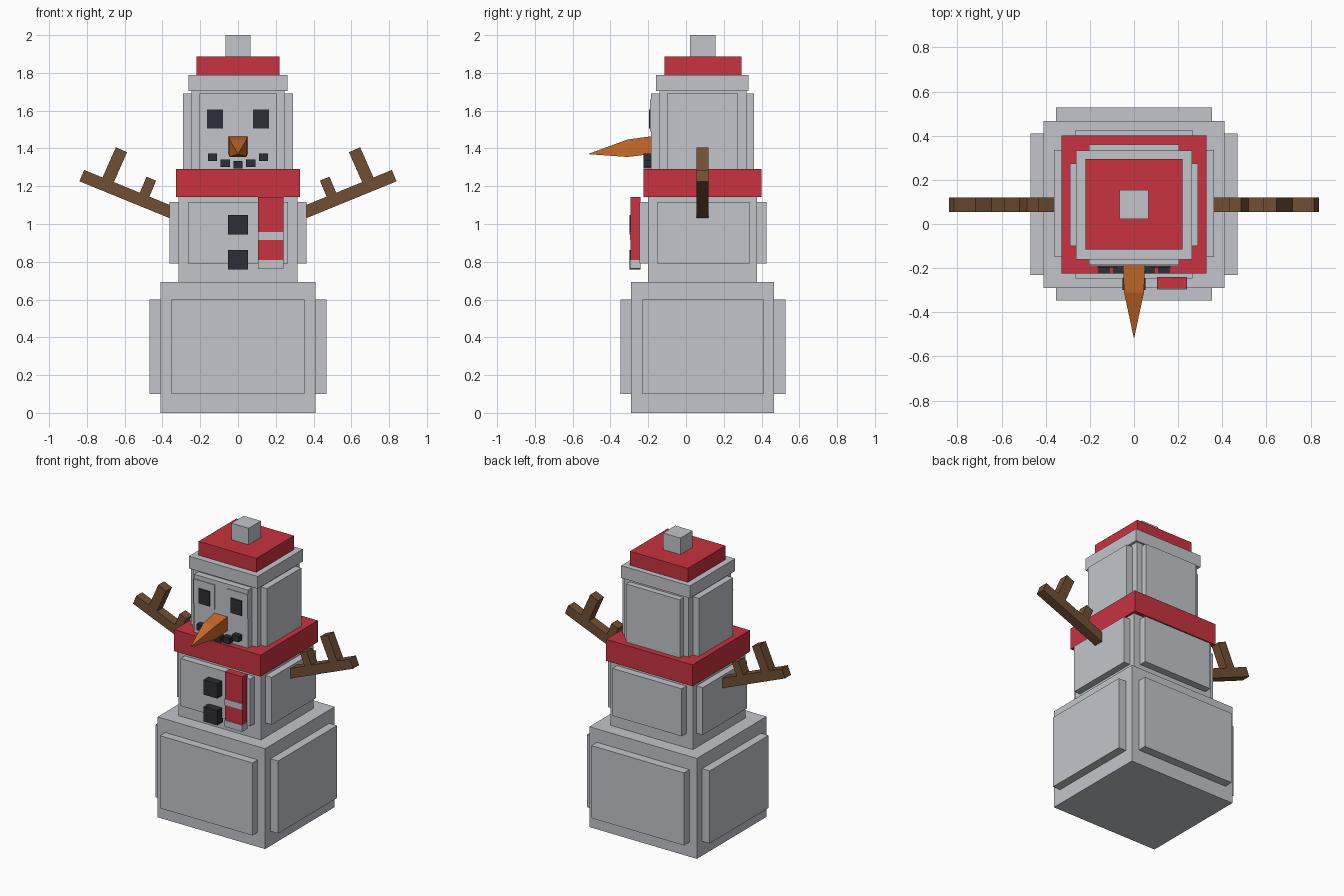
import bpy, bmesh, math
from mathutils import Vector

if "Cube" in bpy.data.objects:
    bpy.data.objects.remove(bpy.data.objects["Cube"])


def material(name, r, g, b):
    m = bpy.data.materials.new(name)
    m.diffuse_color = (r, g, b, 1)
    m.use_nodes = True
    m.node_tree.nodes["Principled BSDF"].inputs["Base Color"].default_value = m.diffuse_color
    return m


SNOW = material("snow_grey", 0.54, 0.56, 0.60)
RED = material("knit_red", 0.58, 0.033, 0.05)
COAL = material("coal_black", 0.026, 0.026, 0.038)
WOOD = material("twig_brown", 0.165, 0.078, 0.034)
ORANGE = material("carrot_orange", 0.58, 0.145, 0.022)


def make(name, verts, faces, mat):
    mesh = bpy.data.meshes.new(name)
    mesh.from_pydata(verts, [], faces)
    bm = bmesh.new()
    bm.from_mesh(mesh)
    bmesh.ops.recalc_face_normals(bm, faces=bm.faces)
    bm.to_mesh(mesh)
    bm.free()
    mesh.materials.append(mat)
    ob = bpy.data.objects.new(name, mesh)
    bpy.context.collection.objects.link(ob)
    return ob


BOX_FACES = [(0, 1, 3, 2), (4, 5, 7, 6), (0, 1, 5, 4),
             (2, 3, 7, 6), (0, 2, 6, 4), (1, 3, 7, 5)]


def box(name, xs, ys, zs, mat):
    return make(name, [(x, y, z) for x in xs for y in ys for z in zs], BOX_FACES, mat)


def sym(w):
    return (-w, w)


def block(name, core, side, front, z_core, z_panel):
    """Snow block with raised panels. Each size is (half width, y min, y max)."""
    for part, (w, y0, y1), zs in ((name, core, z_core),
                                  (name + "_side_panels", side, z_panel),
                                  (name + "_front_back_panels", front, z_panel)):
        box(part, sym(w), (y0, y1), zs, SNOW)


# Stacked snow body
block("base", (0.41, -0.29, 0.467), (0.468, -0.23, 0.41), (0.353, -0.347, 0.527),
      (0, 0.692), (0.10, 0.60))
block("torso", (0.315, -0.20, 0.375), (0.362, -0.15, 0.335), (0.265, -0.247, 0.425),
      (0.692, 1.16), (0.79, 1.117))
block("head", (0.245, -0.14, 0.32), (0.29, -0.10, 0.275), (0.205, -0.185, 0.36),
      (1.25, 1.72), (1.25, 1.69))

# Hat
box("hat_brim", sym(0.262), (-0.16, 0.332), (1.705, 1.79), SNOW)
box("hat_crown", sym(0.22), (-0.115, 0.295), (1.79, 1.886), RED)
box("hat_bobble", sym(0.066), (0.022, 0.155), (1.886, 2.0), SNOW)

# Scarf with a striped hanging tail
box("scarf", sym(0.329), (-0.225, 0.40), (1.142, 1.29), RED)
box("scarf_tail", (0.105, 0.24), (-0.293, -0.24), (0.81, 1.142), RED)
box("scarf_tail_stripe", (0.105, 0.24), (-0.297, -0.293), (0.915, 0.957), SNOW)
box("scarf_tail_hem", (0.105, 0.24), (-0.297, -0.24), (0.765, 0.81), SNOW)

# Coal buttons
for i, z in enumerate((0.76, 0.945)):
    box(f"button_{i}", sym(0.052), (-0.30, -0.24), (z, z + 0.102), COAL)

# Eyes on thin frames
for s, label in ((-1, "left"), (1, "right")):
    box(f"eye_frame_{label}", sorted((s * 0.045, s * 0.205)), (-0.19, -0.185),
        (1.49, 1.66), SNOW)
    box(f"eye_{label}", sorted((s * 0.08, s * 0.165)), (-0.197, -0.19), (1.505, 1.607), COAL)

# Mouth stones along a smile
for i, (x, z) in enumerate(((-0.135, 1.353), (-0.067, 1.322), (0, 1.314),
                            (0.067, 1.322), (0.135, 1.353))):
    box(f"mouth_stone_{i}", (x - 0.025, x + 0.025), (-0.225, -0.18),
        (z - 0.02, z + 0.02), COAL)

# Carrot nose: two square sections and a tip
rings = ((-0.18, 0.05, 1.37, 1.465), (-0.31, 0.045, 1.355, 1.447))
verts = [(x, y, z) for y, w, z0, z1 in rings
         for x, z in ((-w, z0), (w, z0), (w, z1), (-w, z1))] + [(0, -0.52, 1.37)]
faces = [(3, 2, 1, 0)]
for i in range(4):
    j = (i + 1) % 4
    faces += [(i, j, j + 4, i + 4), (i + 4, j + 4, 8)]
make("carrot_nose", verts, faces, ORANGE)


# Twig arms
def stick(name, a, b, width):
    a, b = Vector(a), Vector(b)
    d = (b - a).normalized()
    n = Vector((-d.y, d.x)) * width / 2
    return make(name, [(p.x, y, p.y) for p in (a - n, a + n, b - n, b + n)
                       for y in (0.055, 0.12)], BOX_FACES, WOOD)


for s, label in ((-1, "left"), (1, "right")):
    stick(f"arm_{label}", (s * 0.33, 1.053), (s * 0.827, 1.256), 0.065)
    stick(f"long_twig_{label}", (s * 0.70, 1.205), (s * 0.617, 1.393), 0.065)
    stick(f"short_twig_{label}", (s * 0.505, 1.13), (s * 0.459, 1.24), 0.055)
